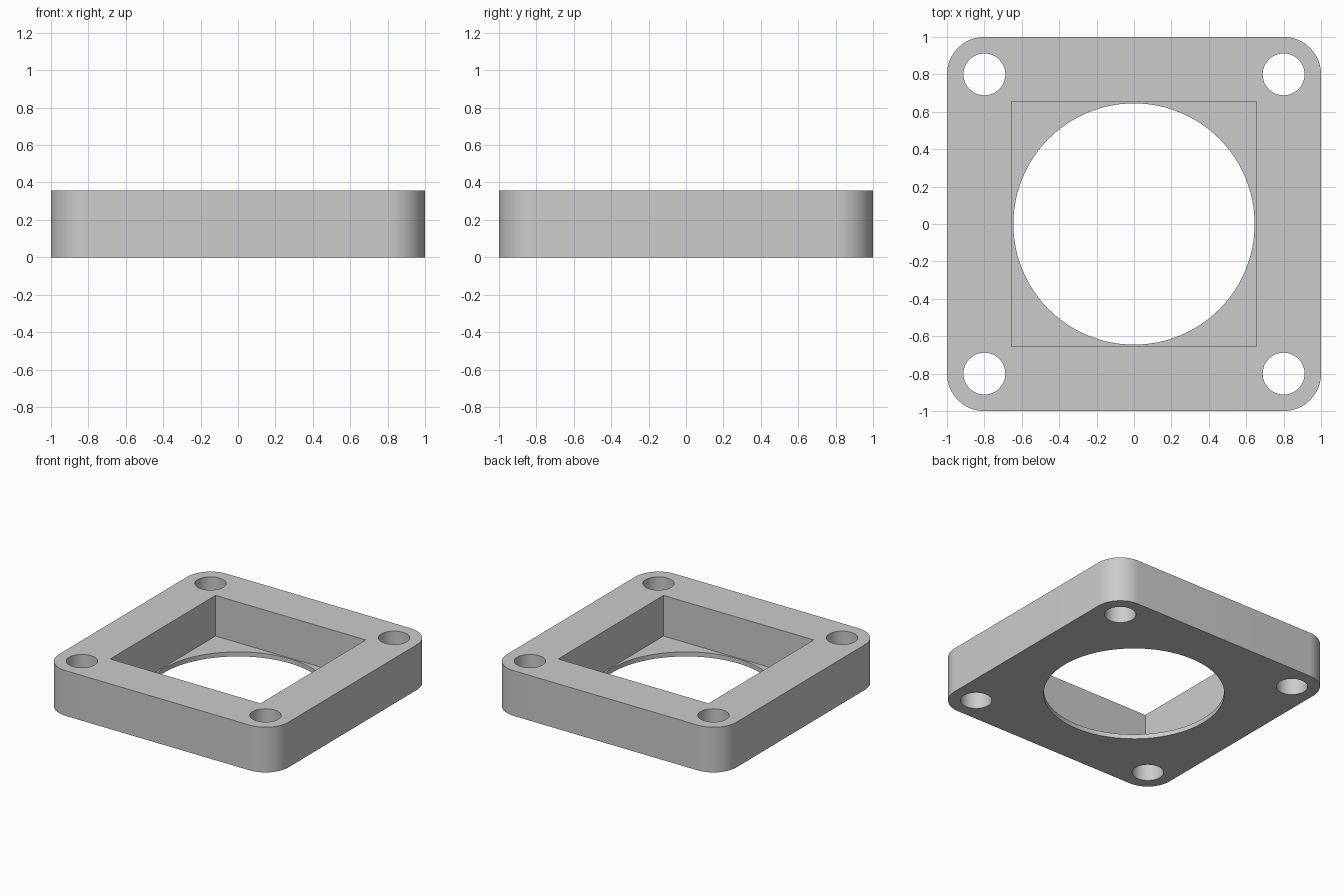
import bpy
import bmesh

if "Cube" in bpy.data.objects:
    bpy.data.objects.remove(bpy.data.objects["Cube"], do_unlink=True)

HEIGHT = 0.356
FLOOR = 0.036      # thin lip left under the square pocket
POCKET = 0.655     # half width of the pocket
BORE = 0.645       # radius of the central opening
HOLE = 0.112       # radius of the bolt holes
OFFSET = 0.8       # bolt hole position and corner arc centre

grey = bpy.data.materials.new("plain_grey")
grey.use_nodes = True
colour = (0.6, 0.6, 0.6, 1)
grey.diffuse_color = colour
grey.node_tree.nodes["Principled BSDF"].inputs["Base Color"].default_value = colour


def block(name, half, bottom, top):
    bpy.ops.mesh.primitive_cube_add(size=1, location=(0, 0, (bottom + top) / 2))
    ob = bpy.context.object
    ob.name = name
    ob.scale = (half * 2, half * 2, top - bottom)
    bpy.ops.object.transform_apply(location=True, rotation=False, scale=True)
    ob.data.materials.append(grey)
    return ob


def drill(name, radius, x, y, sides):
    bpy.ops.mesh.primitive_cylinder_add(vertices=sides, radius=radius, depth=2,
                                        location=(x, y, 0))
    ob = bpy.context.object
    ob.name = name
    ob.data.materials.append(grey)
    return ob


def cut(target, cutter):
    mod = target.modifiers.new(cutter.name, "BOOLEAN")
    mod.operation = "DIFFERENCE"
    mod.solver = "EXACT"
    mod.object = cutter
    cutter.hide_render = True
    bpy.context.view_layer.objects.active = target
    bpy.ops.object.modifier_apply(modifier=mod.name)
    bpy.data.objects.remove(cutter, do_unlink=True)


# Square plate with rounded vertical corners
plate = block("mounting_plate", 1, 0, HEIGHT)
bm = bmesh.new()
bm.from_mesh(plate.data)
upright = [e for e in bm.edges if abs(e.verts[0].co.z - e.verts[1].co.z) > 0.1]
bmesh.ops.bevel(bm, geom=upright, offset=1 - OFFSET, segments=16,
                profile=0.5, affect="EDGES")
bm.to_mesh(plate.data)
bm.free()

# Square pocket from above, round opening through the lip
cut(plate, block("pocket_cutter", POCKET, FLOOR, 1))
cut(plate, drill("bore_cutter", BORE, 0, 0, 96))

# Bolt hole in each corner
for x in (-OFFSET, OFFSET):
    for y in (-OFFSET, OFFSET):
        cut(plate, drill("bolt_hole_cutter", HOLE, x, y, 48))

# Smooth curved walls, crisp edges
bpy.ops.object.select_all(action="DESELECT")
plate.select_set(True)
bpy.context.view_layer.objects.active = plate
bpy.ops.object.shade_smooth_by_angle(angle=0.5)
